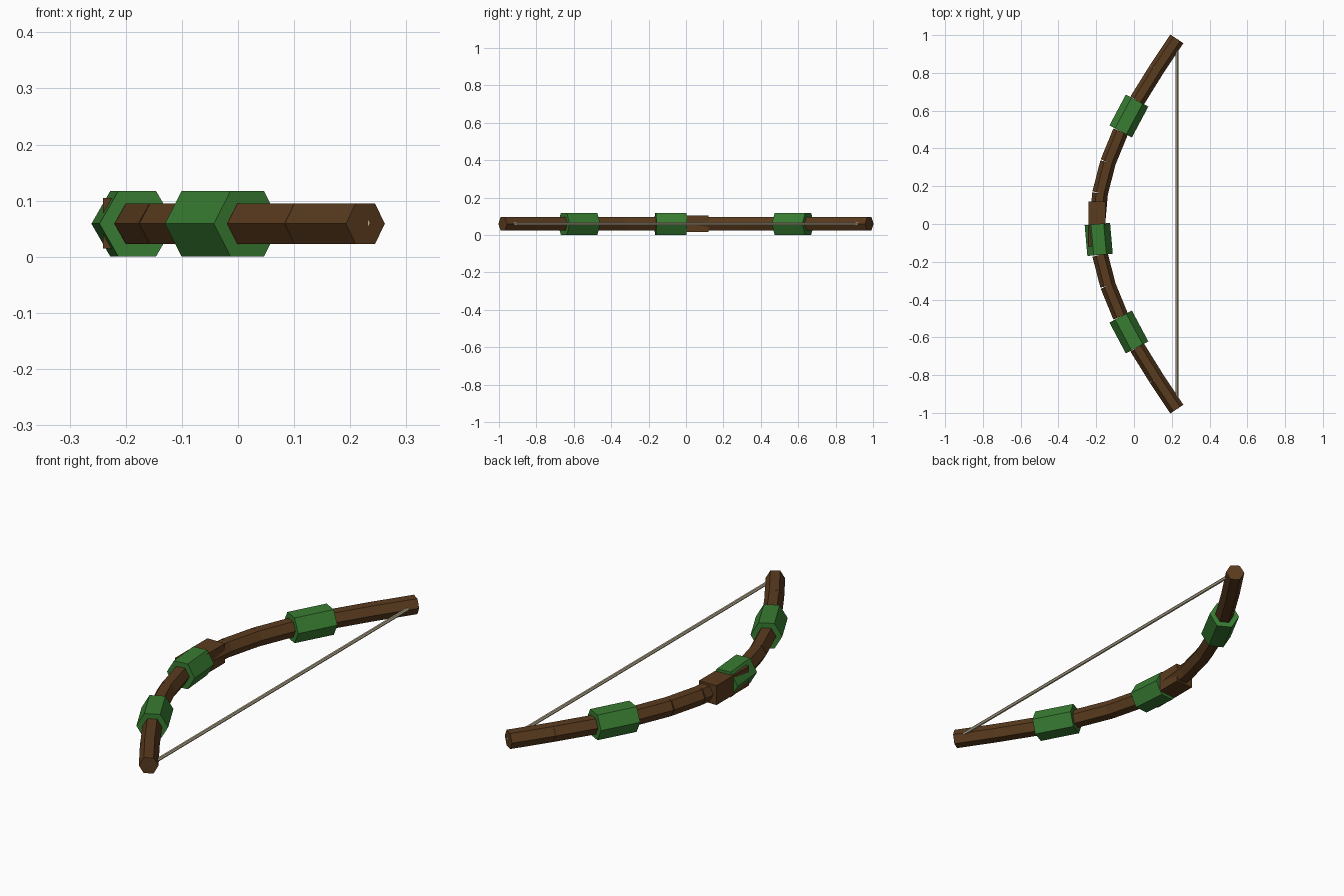
import bpy, math
from mathutils import Vector

if "Cube" in bpy.data.objects:
    bpy.data.objects.remove(bpy.data.objects["Cube"])

Z = 0.059          # height of the bow's centre line
STEPS = 6          # limb segments on each side


def material(name, r, g, b):
    def lin(c):
        c /= 255
        return c / 12.92 if c < 0.04045 else ((c + 0.055) / 1.055) ** 2.4
    m = bpy.data.materials.new(name)
    m.diffuse_color = (lin(r), lin(g), lin(b), 1)
    m.use_nodes = True
    m.node_tree.nodes["Principled BSDF"].inputs["Base Color"].default_value = m.diffuse_color
    return m


wood = material("dark wood", 90, 59, 30)
leaf = material("green wrap", 56, 124, 50)
cord = material("string beige", 188, 177, 148)


def rod(name, a, b, radius, mat):
    """Hexagonal rod from a to b in the horizontal plane, flat side up."""
    d = b - a
    bpy.ops.mesh.primitive_cylinder_add(vertices=6, radius=radius, depth=d.length)
    o = bpy.context.object
    o.name = name
    o.data.materials.append(mat)
    # corners point sideways: local y follows the limb, z stays up
    for v in o.data.vertices:
        x, y, z = v.co
        v.co = (y, z, -x)
    o.rotation_euler = (0, 0, math.atan2(-d.x, d.y))
    o.location = (a + b) / 2
    return o


def limb_point(i):
    t = i / STEPS
    return Vector((0.227 - 0.421 * math.cos(math.pi / 2 * t), 0.98 * t, Z))


# curved limbs, with green wraps around three of the segments
for i in range(-STEPS, STEPS):
    a, b = limb_point(i), limb_point(i + 1)
    rod("limb_segment", a, b, 0.0416, wood)
    if i in (-4, -1, 3):
        rod("green_wrap", a, b, 0.0675, leaf)

# square grip in the middle
bpy.ops.mesh.primitive_cube_add(size=1, location=(-0.196, 0, Z + 0.001))
grip = bpy.context.object
grip.name = "grip"
grip.scale = (0.09, 0.24, 0.09)
grip.data.materials.append(wood)

# string between the tips
rod("bow_string", Vector((0.227, -0.977, Z + 0.001)), Vector((0.227, 0.977, Z + 0.001)), 0.008, cord)
